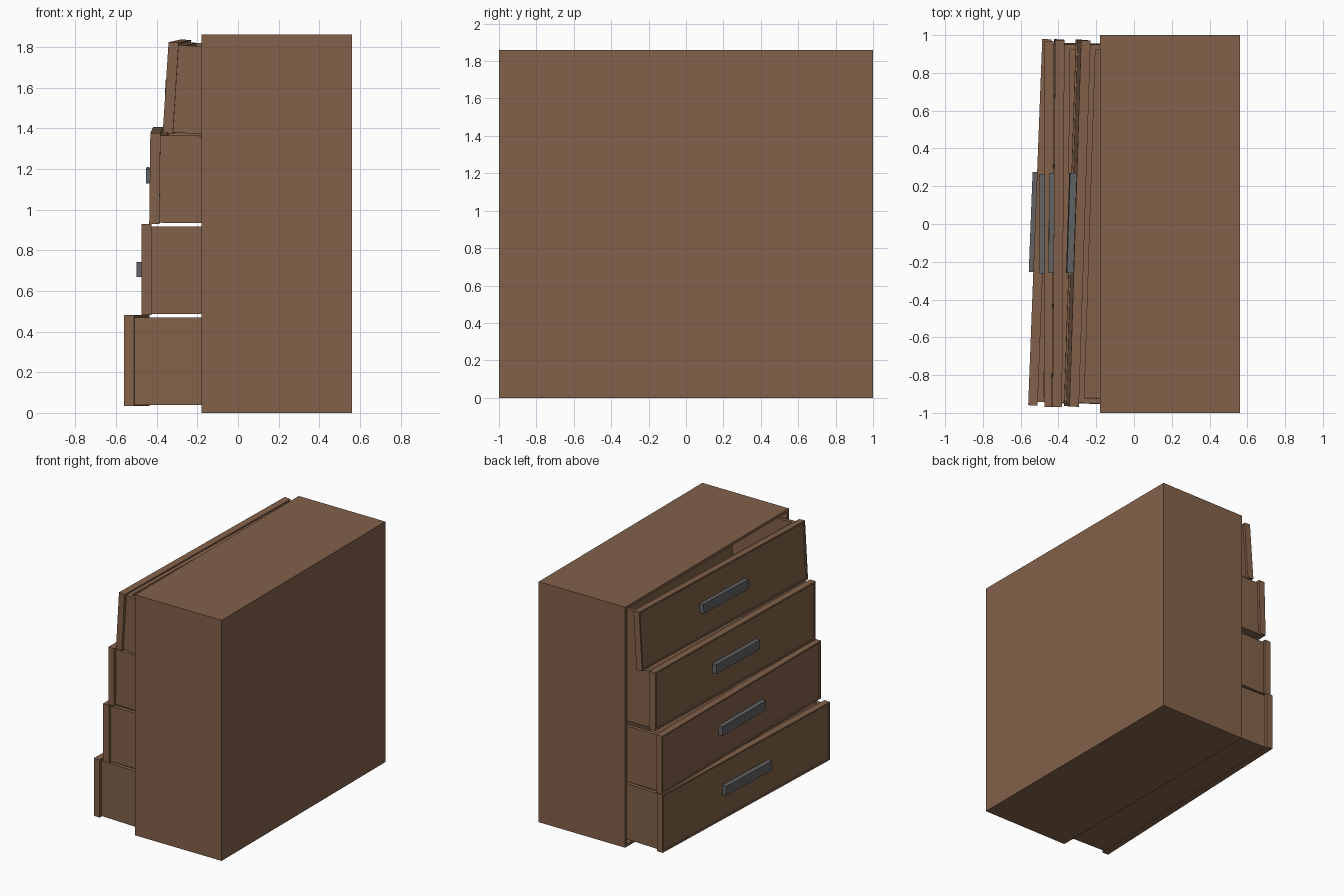
import bpy, bmesh, math
from mathutils import Matrix, Vector, Euler

if "Cube" in bpy.data.objects:
    bpy.data.objects.remove(bpy.data.objects["Cube"])


def material(name, rgb):
    m = bpy.data.materials.new(name)
    m.diffuse_color = (*rgb, 1)
    m.use_nodes = True
    m.node_tree.nodes["Principled BSDF"].inputs["Base Color"].default_value = m.diffuse_color
    return m


WOOD = material("brown wood", (0.225, 0.122, 0.068))
METAL = material("dark grey metal", (0.125, 0.127, 0.132))


def box(name, lo, hi, mat, world=Matrix(), hollow=None, border=0, depth=0):
    """Box from corner to corner; the face pointing along 'hollow' is inset and sunk."""
    lo, hi = Vector(lo), Vector(hi)
    bm = bmesh.new()
    bmesh.ops.create_cube(bm, size=1)
    size = hi - lo
    for v in bm.verts:
        v.co = Vector(v.co[i] * size[i] for i in range(3)) + (lo + hi) / 2
    bm.normal_update()
    if hollow:
        d = Vector(hollow)
        face = max(bm.faces, key=lambda f: f.normal.dot(d))
        bmesh.ops.inset_region(bm, faces=[face], thickness=border)
        # second, zero-width inset makes vertical inner walls
        res = bmesh.ops.extrude_discrete_faces(bm, faces=[face])
        for v in res["faces"][0].verts:
            v.co -= d * depth
    bmesh.ops.recalc_face_normals(bm, faces=bm.faces)
    me = bpy.data.meshes.new(name)
    bm.to_mesh(me)
    bm.free()
    me.materials.append(mat)
    ob = bpy.data.objects.new(name, me)
    ob.matrix_world = world
    bpy.context.collection.objects.link(ob)
    return ob


# Cabinet shell, open towards -x
box("cabinet", (-0.18, -1, 0), (0.56, 1, 1.86), WOOD,
    hollow=(-1, 0, 0), border=0.03, depth=0.71)

# Drawers: front centre x, y, z, then roll, pitch, yaw in degrees
drawers = [
    (-0.523, 0.010, 0.2575, 0.0, 0.0, -2.2),
    (-0.475, 0.000, 0.705, 0.0, 0.0, 0.0),
    (-0.427, 0.005, 1.168, 0.85, 0.7, -0.4),
    (-0.325, 0.005, 1.607, 0.4, 3.7, -1.8),
]
for i, (x, y, z, roll, pitch, yaw) in enumerate(drawers, 1):
    rot = Euler([math.radians(a) for a in (roll, pitch, yaw)]).to_matrix().to_4x4()
    world = Matrix.Translation((x, y, z)) @ rot
    # front panel with a slightly sunk field
    box(f"drawer_front_{i}", (0, -0.97, -0.2235), (0.05, 0.97, 0.2235), WOOD, world,
        hollow=(-1, 0, 0), border=0.018, depth=0.01)
    # open-topped tray
    box(f"drawer_tray_{i}", (0.05, -0.95, -0.218), (0.65, 0.95, 0.212), WOOD, world,
        hollow=(0, 0, 1), border=0.04, depth=0.395)
    # bar handle
    box(f"handle_{i}", (-0.024, -0.265, -0.036), (0.01, 0.265, 0.036), METAL, world)
